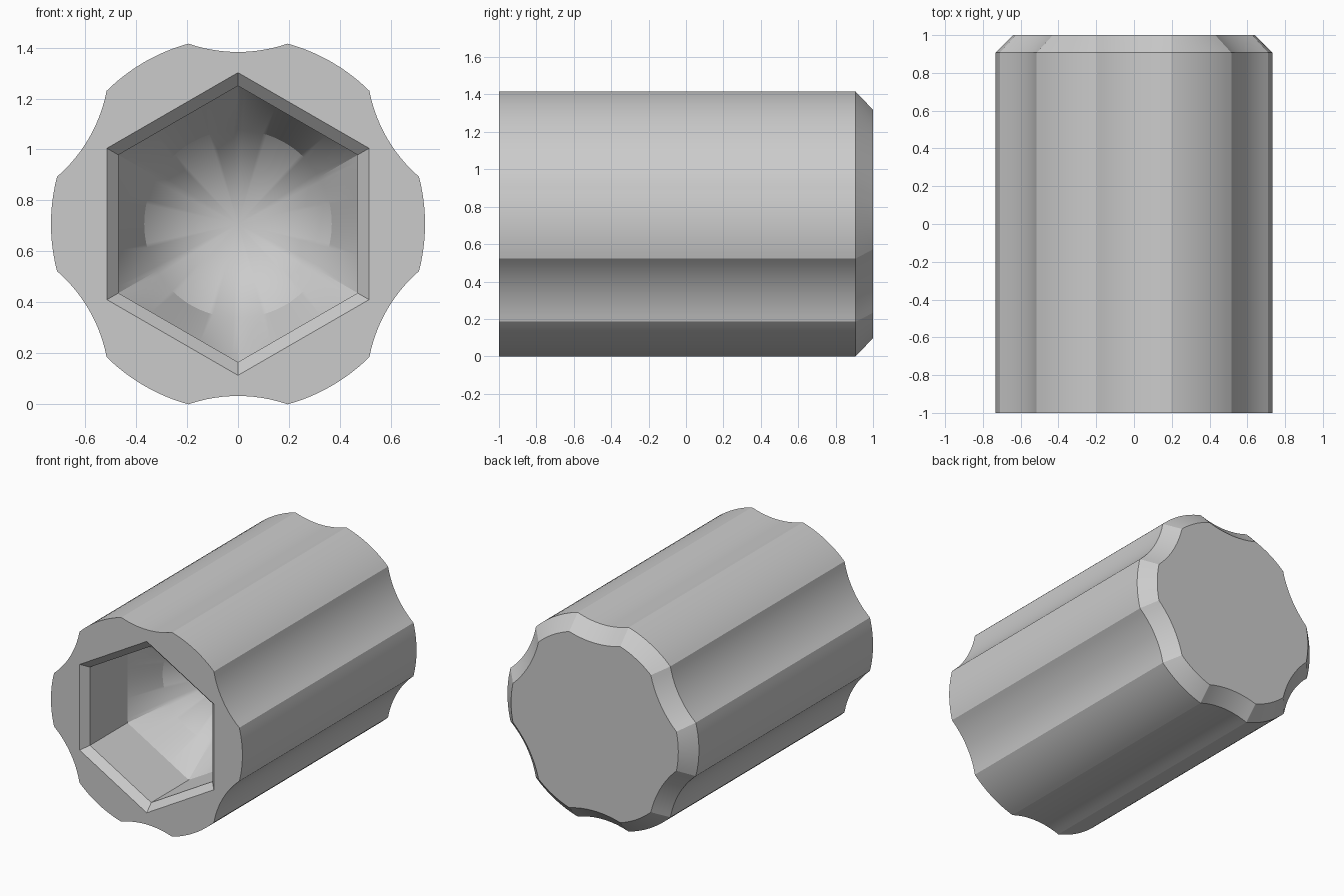
import bpy, bmesh, math

cube = bpy.data.objects.get("Cube")
if cube:
    bpy.data.objects.remove(cube, do_unlink=True)

ZC = 0.7076                        # height of the axis
R, A = 0.734, math.radians(15.4)   # lobe radius, half angle of one flute
FLUTE = 0.675                      # radius at the bottom of a flute
SAG = R * math.cos(A) - FLUTE
FR = ((R * math.sin(A)) ** 2 + SAG ** 2) / (2 * SAG)   # flute arc radius
FD = FLUTE + FR                                        # flute centre distance
SEG = 12                           # segments per flute and per lobe


def angles(half):
    """(angle, offset from flute centre, in_flute) around six flutes."""
    out = []
    for k in range(6):
        c = math.radians(30 + 60 * k)
        for i in range(SEG):
            t = -half + 2 * half * i / SEG
            out.append((c + t, t, True))
        for i in range(SEG):
            t = half + (math.pi / 3 - 2 * half) * i / SEG
            out.append((c + t, t, i == 0))
    return out


def fluted(inset):
    """Outer outline, moved inward by a constant distance."""
    rr, fr = R - inset, FR + inset
    half = math.acos((rr * rr + FD * FD - fr * fr) / (2 * rr * FD))
    return [(a, FD * math.cos(t) - math.sqrt(fr * fr - (FD * math.sin(t)) ** 2) if f else rr)
            for a, t, f in angles(half)]


def hexagon(corner):
    """Hexagon outline with corners in line with the flutes."""
    ap = corner * math.cos(math.pi / 6)
    return [(a, ap / math.cos((t % (math.pi / 3)) - math.pi / 6)) for a, t, _ in angles(A)]


def circle(radius):
    return [(a, radius) for a, _, _ in angles(A)]


bm = bmesh.new()


def ring(outline, y):
    return [bm.verts.new((r * math.cos(a), y, ZC + r * math.sin(a))) for a, r in outline]


# Rings from the back cap, along the outside, over the front and into the socket
rings = [
    ring(fluted(0.093), 1.0),
    ring(fluted(0.0), 0.907),
    ring(fluted(0.0), -1.0),
    ring(hexagon(0.594), -1.0),      # socket mouth
    ring(hexagon(0.542), -0.95),     # lead-in chamfer
    ring(hexagon(0.542), -0.54),     # hexagonal walls
    ring(circle(0.368), -0.30),      # funnel to round bore
]
n = len(rings[0])
for r0, r1 in zip(rings, rings[1:]):
    for i in range(n):
        j = (i + 1) % n
        bm.faces.new((r0[i], r0[j], r1[j], r1[i]))

# Back cap and conical socket bottom
bm.faces.new(rings[0])
tip = bm.verts.new((0, 0.07, ZC))
for i in range(n):
    bm.faces.new((rings[-1][i], rings[-1][(i + 1) % n], tip))
bmesh.ops.recalc_face_normals(bm, faces=bm.faces)

mesh = bpy.data.meshes.new("fluted_socket")
bm.to_mesh(mesh)
bm.free()
body = bpy.data.objects.new("fluted_socket", mesh)
bpy.context.collection.objects.link(body)

# Single plain grey material
grey = bpy.data.materials.new("plain grey")
grey.use_nodes = True
colour = (0.6, 0.6, 0.6, 1.0)
grey.diffuse_color = colour
for node in grey.node_tree.nodes:
    if node.type == 'BSDF_PRINCIPLED':
        node.inputs["Base Color"].default_value = colour
mesh.materials.append(grey)

# Smooth curved walls, sharp flute and chamfer edges
bpy.ops.object.select_all(action='DESELECT')
body.select_set(True)
bpy.context.view_layer.objects.active = body
bpy.ops.object.shade_smooth_by_angle(angle=math.radians(20))
